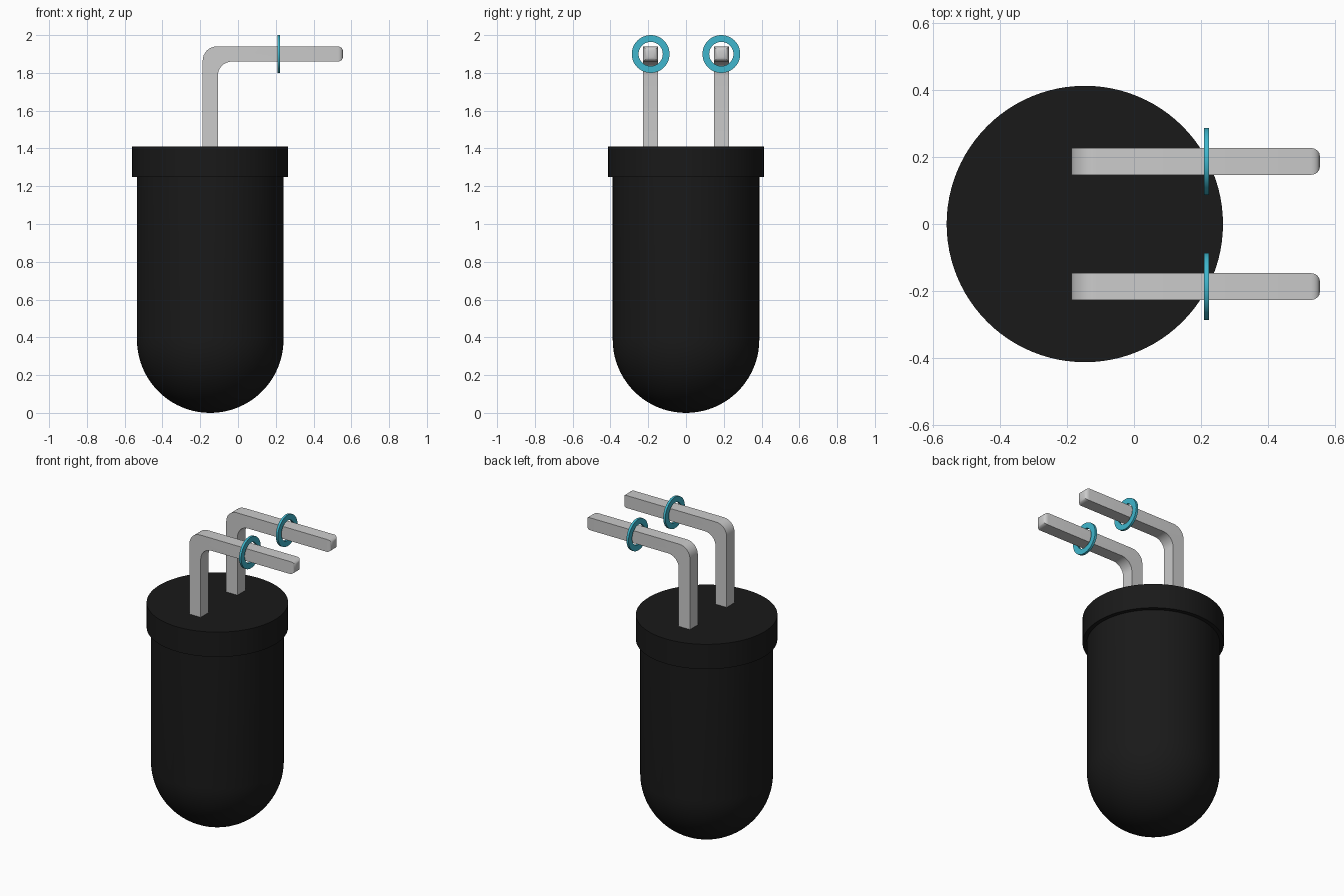
import bpy, bmesh
from math import sin, cos, pi, radians

if "Cube" in bpy.data.objects:
    bpy.data.objects.remove(bpy.data.objects["Cube"])

CX = -0.147          # axis of the body
LEAD_Y = 0.187       # sideways offset of each lead
LEAD_Z = 1.9         # height of the horizontal lead run


def material(name, color):
    mat = bpy.data.materials.new(name)
    mat.diffuse_color = color
    mat.use_nodes = True
    mat.node_tree.nodes["Principled BSDF"].inputs["Base Color"].default_value = mat.diffuse_color
    return mat


def finish(name, bm, mat=None, angle=30):
    bmesh.ops.recalc_face_normals(bm, faces=bm.faces)
    mesh = bpy.data.meshes.new(name)
    bm.to_mesh(mesh)
    bm.free()
    obj = bpy.data.objects.new(name, mesh)
    bpy.context.collection.objects.link(obj)
    if mat:
        mesh.materials.append(mat)
    bpy.ops.object.select_all(action='DESELECT')
    obj.select_set(True)
    bpy.context.view_layer.objects.active = obj
    bpy.ops.object.shade_smooth_by_angle(angle=radians(angle))
    return obj


def lathe(name, profile, center, axis, steps, mat, closed=False):
    """Spin (radius, height) points about an axis through center."""
    bm = bmesh.new()
    cx, cy, cz = center
    verts = []
    for r, h in profile:
        co = (cx + r, cy, cz + h) if axis == 'Z' else (cx + h, cy, cz + r)
        verts.append(bm.verts.new(co))
    pairs = list(zip(verts, verts[1:]))
    if closed:
        pairs.append((verts[-1], verts[0]))
    edges = [bm.edges.new(p) for p in pairs]
    direction = (0, 0, 1) if axis == 'Z' else (1, 0, 0)
    bmesh.ops.spin(bm, geom=verts + edges, cent=center, axis=direction,
                   angle=2 * pi, steps=steps, use_merge=True)
    bmesh.ops.remove_doubles(bm, verts=bm.verts, dist=1e-5)
    return finish(name, bm, mat)


def arc(x, z, r, a0, a1, n=8):
    return [(x + r * cos(radians(a0 + (a1 - a0) * i / n)),
             z + r * sin(radians(a0 + (a1 - a0) * i / n))) for i in range(n + 1)]


def lead(name, y):
    """Square bent pin: side profile extruded across y, tip rounded."""
    w, tip = 0.04, 0.556
    left, right = CX - w, CX + w
    top, low = LEAD_Z + w, LEAD_Z - w
    r = 0.075
    outline = [(right, 1.38), (left, 1.38)]
    outline += arc(left + r, top - r, r, 180, 90)
    outline += [(tip, top), (tip, low)]
    outline += arc(right + r, low - r, r, 90, 180)
    bm = bmesh.new()
    face = bm.faces.new([bm.verts.new((x, y - w, z)) for x, z in outline])
    ext = bmesh.ops.extrude_face_region(bm, geom=[face])
    moved = [v for v in ext['geom'] if isinstance(v, bmesh.types.BMVert)]
    bmesh.ops.translate(bm, verts=moved, vec=(0, 2 * w, 0))
    ends = [e for e in bm.edges if all(v.co.x > tip - 1e-4 for v in e.verts)]
    bmesh.ops.bevel(bm, geom=ends, offset=0.026, segments=4, profile=0.5,
                    affect='EDGES')
    return finish(name, bm)


black = material("black_plastic", (0.01, 0.01, 0.01, 1))
teal = material("teal_ring", (0.05, 0.47, 0.61, 1))

# Domed body with collar
R, RIM = 0.388, 0.413
dome = [(R * sin(i * pi / 40), R - R * cos(i * pi / 40)) for i in range(21)]
lathe("domed_body", dome + [(R, 1.25), (RIM, 1.25), (RIM, 1.41), (0, 1.41)],
      (CX, 0, 0), 'Z', 96, black)

# Bent leads and the washer ring on each
for side, s in (("front", -1), ("back", 1)):
    lead(side + "_lead", s * LEAD_Y)
    t = 0.0075
    lathe(side + "_ring", [(0.064, -t), (0.1, -t), (0.1, t), (0.064, t)],
          (0.216, s * LEAD_Y, LEAD_Z), 'X', 48, teal, closed=True)
